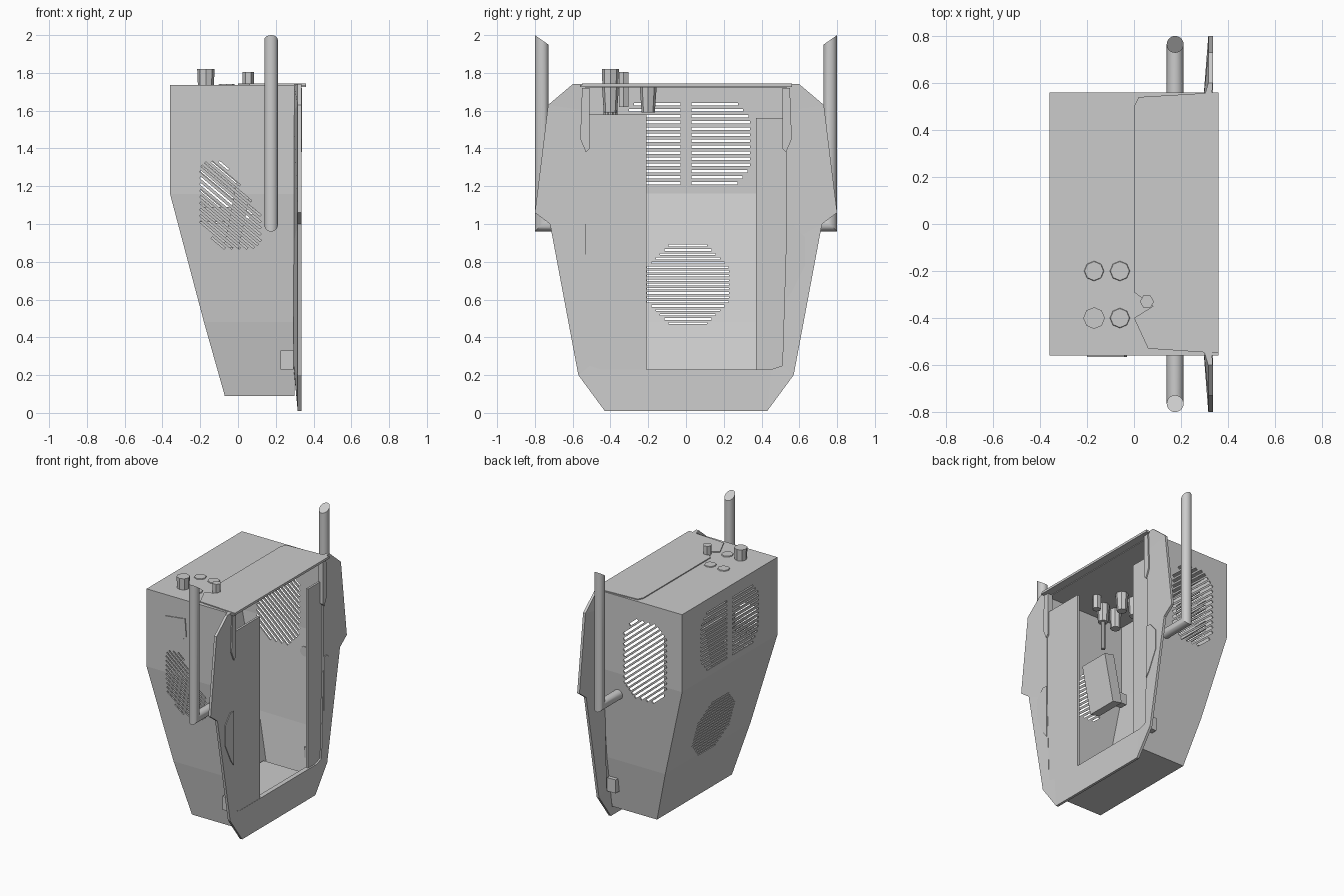
import bpy, bmesh, math
from mathutils import Vector

cube = bpy.data.objects.get("Cube")
if cube:
    bpy.data.objects.remove(cube, do_unlink=True)

grey = bpy.data.materials.new("plain grey")
grey.use_nodes = True
grey.diffuse_color = (0.6, 0.6, 0.6, 1)
grey.node_tree.nodes["Principled BSDF"].inputs["Base Color"].default_value = (0.6, 0.6, 0.6, 1)


def finish(name, bm, smooth=False, fix=True):
    if fix:
        bmesh.ops.recalc_face_normals(bm, faces=bm.faces)
    mesh = bpy.data.meshes.new(name)
    bm.to_mesh(mesh)
    bm.free()
    mesh.materials.append(grey)
    ob = bpy.data.objects.new(name, mesh)
    bpy.context.collection.objects.link(ob)
    if smooth:
        bpy.ops.object.select_all(action='DESELECT')
        ob.select_set(True)
        bpy.context.view_layer.objects.active = ob
        bpy.ops.object.shade_smooth_by_angle()
    return ob


def loft(bm, rings, closed=True, caps=True):
    """Skin a list of point rings."""
    vs = [[bm.verts.new(p) for p in r] for r in rings]
    n = len(vs[0])
    for a, b in zip(vs, vs[1:]):
        for i in range(n if closed else n - 1):
            j = (i + 1) % n
            bm.faces.new((a[i], a[j], b[j], b[i]))
    if caps:
        bm.faces.new(vs[0])
        bm.faces.new(vs[-1])


def box(name, centre, size, tilt=0):
    bm = bmesh.new()
    bmesh.ops.create_cube(bm, size=1)
    bmesh.ops.scale(bm, vec=size, verts=bm.verts)
    ob = finish(name, bm)
    ob.location = centre
    ob.rotation_euler.y = tilt
    return ob


def plate(name, outline, to3d, lo, hi):
    """Extruded flat outline; to3d places (a, b, depth) in space."""
    bm = bmesh.new()
    loft(bm, [[to3d(a, b, d) for a, b in outline] for d in (lo, hi)])
    return finish(name, bm)


def knob(name, x, y, z0, z1, r0, r1, sides=8):
    bm = bmesh.new()
    angles = [math.tau * i / sides for i in range(sides)]
    loft(bm, [[(x + r * math.cos(t), y + r * math.sin(t), z) for t in angles]
              for z, r in ((z0, r0), (z1, r1))])
    return finish(name, bm)


on_side = lambda a, b, d: (a, d, b)
on_back = lambda a, b, d: (d, a, b)
on_roof = lambda a, b, d: (a, b, d)

# Cab shell, open towards +x
levels = [(1.73, -0.36, 0.56), (1.16, -0.36, 0.56), (0.48, -0.18, 0.50), (0.09, -0.07, 0.44)]
bm = bmesh.new()
loft(bm, [[(0.3, -y, z), (xb, -y, z), (xb, y, z), (0.3, y, z)] for z, xb, y in levels], closed=False)
shell = finish("cab_shell", bm)
solid = shell.modifiers.new("thickness", 'SOLIDIFY')
solid.thickness = 0.012
solid.offset = -1

# Vent slits: scan lines clipped to a convex outline
slits = bmesh.new()


def vent(outline, slope, pitch, gap, to3d, lo, hi):
    pts = [Vector(p) for p in outline]
    d = Vector((math.cos(slope), math.sin(slope)))
    n = Vector((-d.y, d.x))
    low, high = min(p.dot(n) for p in pts), max(p.dot(n) for p in pts)
    count = int((high - low) / pitch)
    for k in range(count):
        h = low + (k + 0.5) * (high - low) / count
        hits = []
        for p, q in zip(pts, pts[1:] + pts[:1]):
            a, b = p.dot(n) - h, q.dot(n) - h
            if a * b < 0:
                hits.append(p.lerp(q, a / (a - b)).dot(d))
        if len(hits) < 2 or max(hits) - min(hits) < 0.03:
            continue
        s, e, g = min(hits), max(hits), gap / 2
        quad = [d * t + n * (h + o) for t, o in ((s, -g), (e, -g), (e, g), (s, g))]
        loft(slits, [[to3d(c.x, c.y, w) for c in quad] for w in (lo, hi)])


octagon = [(0.01 + 0.235 * math.cos(math.tau * (i + 0.5) / 8),
            0.68 + 0.235 * math.sin(math.tau * (i + 0.5) / 8)) for i in range(8)]
vent(octagon, 0, 0.022, 0.009, on_back, -0.5, 0.05)
for s in (-1, 1):
    half = [(0.03, 1.2), (0.26, 1.2), (0.34, 1.3), (0.34, 1.56), (0.26, 1.65), (0.03, 1.65)]
    vent([(s * a, b) for a, b in half], 0, 0.03, 0.013, on_back, -0.5, -0.25)
vent([(-0.2, 1.3), (-0.17, 1.33), (-0.08, 1.33), (0.12, 1.05), (0.12, 0.9), (0.08, 0.87),
      (-0.09, 0.87), (-0.2, 1.0)], -0.7, 0.024, 0.010, on_side, -0.7, -0.4)
vent([(-0.23, 1.52), (-0.15, 1.6), (0.03, 1.6), (0.12, 1.48), (0.12, 1.1), (0.04, 1.01),
      (-0.13, 1.01), (-0.23, 1.12)], -0.7, 0.03, 0.017, on_side, 0.4, 0.7)
cutter = finish("vent_cutter", slits)
cutter.hide_render = True
cutter.hide_viewport = True
cut = shell.modifiers.new("vents", 'BOOLEAN')
cut.object = cutter
cut.solver = 'EXACT'

# Roof lip and overlapping hatch plate
box("roof_lip", (0, 0, 1.731), (0.72, 1.12, 0.01))
plate("roof_hatch", [(0, 0.5), (0.02, 0.54), (0.36, 0.56), (0.36, -0.55), (0.06, -0.53),
                     (0, -0.4), (0.08, -0.35), (0, -0.29)], on_roof, 1.736, 1.743)

# Flange around the opening: paired outer and inner stations, thin at the rim
stations = [((0.60, 1.74), (0.53, 1.74)), ((0.73, 1.63), (0.53, 1.6)), ((0.80, 1.06), (0.53, 1.06)),
            ((0.72, 1.0), (0.53, 0.9)), ((0.57, 0.2), (0.51, 0.25)), ((0.43, 0.01), (0.45, 0.23))]
path = stations + [((-a, b), (-c, d)) for (a, b), (c, d) in reversed(stations)]
bm = bmesh.new()
loft(bm, [[(0.33, *i), (0.335, *o), (0.316, *o), (0.295, *i)] for o, i in path])
finish("opening_flange", bm)

# Flat pillar panels inside the opening
box("wide_pillar_panel", (0.32, -0.37, 0.905), (0.016, 0.32, 1.35))
box("narrow_pillar_panel", (0.31, 0.45, 0.895), (0.016, 0.16, 1.33))

# Hinge covers and details on the flange and side walls
for s in (-1, 1):
    plate("flange_cover", [(s * a, b) for a, b in ((0.53, 0.6), (0.56, 0.64), (0.63, 0.78),
          (0.63, 0.93), (0.57, 1.0), (0.53, 1.0))], on_back, 0.328, 0.337)
    plate("flange_hinge", [(s * a, b) for a, b in ((0.51, 1.72), (0.55, 1.72), (0.56, 1.45),
          (0.53, 1.38), (0.51, 1.4))], on_back, 0.3, 0.34)
    box("lower_side_block", (0.26, s * 0.48, 0.28), (0.07, 0.05, 0.1))
plate("side_hatch", [(-0.2, 1.58), (-0.04, 1.6), (-0.03, 1.47), (-0.07, 1.43), (-0.19, 1.44)],
      on_side, -0.566, -0.555)

# Exhaust pipes: mitred elbow and slanted mouth
for s in (-1, 1):
    bm = bmesh.new()
    r, rings = 0.036, [[], [], []]
    for k in range(20):
        t = math.tau * k / 20
        x, v = 0.175 + r * math.cos(t), r * math.sin(t)
        y, z = 0.764 - v, 0.996 + v
        rings[0].append((x, s * 0.53, z))
        rings[1].append((x, s * y, z))
        rings[2].append((x, s * y, 2.0 - 0.7 * (0.8 - y)))
    loft(bm, rings)
    finish("exhaust_pipe", bm, smooth=True)

# Roof stubs, flush caps and the knobs hanging below
knob("tall_roof_stub", -0.17, -0.4, 1.58, 1.82, 0.036, 0.046)
knob("short_roof_stub", 0.055, -0.33, 1.62, 1.805, 0.03, 0.03, 6)
for x, y in ((-0.06, -0.4), (-0.06, -0.2), (-0.17, -0.2)):
    knob("flush_cap", x, y, 1.73, 1.742, 0.045, 0.04)
    knob("hanging_knob", x, y, 1.59, 1.73, 0.035, 0.045)
knob("hanging_lever", -0.06, -0.4, 1.38, 1.6, 0.015, 0.015)

# Control box and its mount inside
box("control_box", (0.0, -0.34, 1.05), (0.08, 0.24, 0.36), 0.2)
box("control_mount", (-0.14, -0.42, 1.05), (0.24, 0.06, 0.08))
box("inner_step", (0.1, 0, 0.14), (0.34, 0.8, 0.06))
